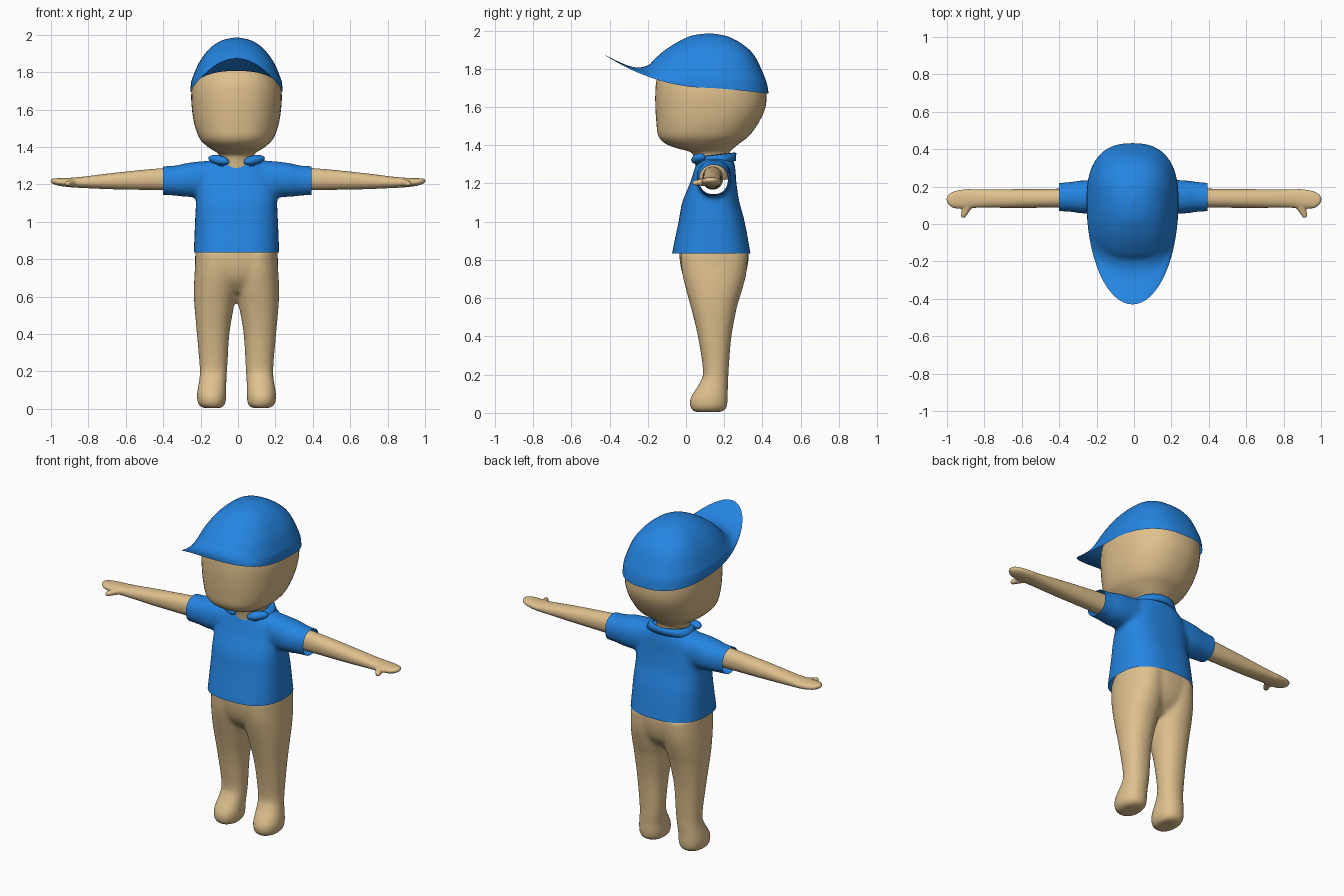
import bpy, bmesh
from math import sin, cos, pi
from mathutils import Vector, Matrix

if "Cube" in bpy.data.objects:
    bpy.data.objects.remove(bpy.data.objects["Cube"], do_unlink=True)

CX = -0.008  # centre line of the body


def material(name, rgb):
    m = bpy.data.materials.new(name)
    m.use_nodes = True
    m.diffuse_color = (*rgb, 1)
    bsdf = next(n for n in m.node_tree.nodes if n.type == 'BSDF_PRINCIPLED')
    bsdf.inputs["Base Color"].default_value = (*rgb, 1)
    return m


SKIN = material("tan skin", (0.74, 0.53, 0.27))
BLUE = material("blue cloth", (0.018, 0.235, 0.76))


def smooth_rings(rings, steps):
    """Catmull-Rom interpolation between tuples of ring values."""
    out = []
    for i in range(len(rings) - 1):
        a, b, c, d = (rings[max(0, min(len(rings) - 1, i + k))] for k in (-1, 0, 1, 2))
        for s in range(steps):
            t = s / steps
            out.append([0.5 * (2 * q + (r - p) * t + (2 * p - 5 * q + 4 * r - w) * t * t
                               + (3 * q - p - 3 * r + w) * t ** 3)
                        for p, q, r, w in zip(a, b, c, d)])
    return out + [list(rings[-1])]


def power(v, n):
    return (1 if v >= 0 else -1) * abs(v) ** (2 / n)


def skin_loops(bm, loops, cap_start=True, cap_end=True):
    rows = [[bm.verts.new(p) for p in loop] for loop in loops]
    n = len(rows[0])
    for r, s in zip(rows, rows[1:]):
        for j in range(n):
            bm.faces.new((r[j], r[(j + 1) % n], s[(j + 1) % n], s[j]))
    if cap_start:
        bm.faces.new(rows[0])
    if cap_end:
        bm.faces.new(rows[-1])


def loft(bm, rings, axis='z', side=1, n=2.2, steps=5, segs=40):
    """Rings are (position, centre a, centre b, half a, half b)."""
    loops = []
    for p, ca, cb, ha, hb in smooth_rings(rings, steps):
        loop = []
        for j in range(segs):
            t = 2 * pi * j / segs
            a, b = ca + ha * power(sin(t), n), cb - hb * power(cos(t), n)
            loop.append((CX + side * a, b, p) if axis == 'z' else (side * p, a, b))
        loops.append(loop)
    skin_loops(bm, loops)


def finish(name, bm, mat):
    bmesh.ops.recalc_face_normals(bm, faces=bm.faces)
    me = bpy.data.meshes.new(name)
    bm.to_mesh(me)
    bm.free()
    me.materials.append(mat)
    me.shade_smooth()
    ob = bpy.data.objects.new(name, me)
    bpy.context.collection.objects.link(ob)
    return ob


def fuse(ob, voxel, iterations, cuts=()):
    """Blend overlapping volumes into one skin, then trim it by planes."""
    mat = ob.data.materials[0]
    r = ob.modifiers.new("fuse", 'REMESH')
    r.mode, r.voxel_size = 'VOXEL', voxel
    s = ob.modifiers.new("soften", 'SMOOTH')
    s.factor, s.iterations = 0.5, iterations
    dg = bpy.context.evaluated_depsgraph_get()
    me = bpy.data.meshes.new_from_object(ob.evaluated_get(dg))
    ob.modifiers.clear()
    bm = bmesh.new()
    bm.from_mesh(me)
    for co, no in cuts:
        bmesh.ops.bisect_plane(bm, geom=bm.verts[:] + bm.edges[:] + bm.faces[:],
                               plane_co=co, plane_no=no, clear_outer=True)
    bm.to_mesh(me)
    bm.free()
    me.materials.clear()
    me.materials.append(mat)
    me.shade_smooth()
    ob.data = me


# Head and neck
bm = bmesh.new()
loft(bm, [(1.22, 0, .14, .09, .085), (1.33, 0, .133, .088, .09), (1.365, 0, .125, .10, .105),
          (1.385, 0, .10, .13, .15), (1.41, 0, .085, .165, .195), (1.45, 0, .093, .20, .238),
          (1.52, 0, .113, .225, .268), (1.6, 0, .128, .238, .288), (1.68, 0, .13, .242, .29),
          (1.75, 0, .13, .23, .28), (1.85, 0, .12, .185, .22), (1.93, 0, .12, .10, .12),
          (1.95, 0, .12, .01, .01)], n=2.3, segs=56)
finish("head", bm, SKIN)

# Cap: crown flowing into an upturned brim
# (z front, z back, z side, y front, y back, half width, front squareness)
cap = [(1.985, 1.985, 1.985, .115, .135, .01, 2), (1.97, 1.968, 1.967, .02, .22, .085, 2.1),
       (1.915, 1.925, 1.92, -.085, .30, .15, 2.3), (1.86, 1.865, 1.845, -.155, .36, .203, 2.5),
       (1.815, 1.76, 1.765, -.205, .41, .237, 2.6), (1.812, 1.715, 1.735, -.29, .425, .244, 2.3),
       (1.875, 1.67, 1.70, -.43, .432, .246, 2)]
loops = []
for zf, zb, zs, yf, yb, hw, nf in smooth_rings(cap, 6):
    loop = []
    for j in range(64):
        t = 2 * pi * j / 64
        c = cos(t)
        n = nf if c > 0 else 2.5
        y = .12 + (yf - .12 if c > 0 else .12 - yb) * power(c, n)
        z = zs + ((zf - zs) * c * c if c > 0 else (zb - zs) * -c)
        loop.append((CX + hw * power(sin(t), n), y, z))
    loops.append(loop)
bm = bmesh.new()
skin_loops(bm, loops, cap_end=False)
finish("cap", bm, BLUE)

# Shirt: torso and sleeves blended, then cut open at hem and cuffs
bm = bmesh.new()
loft(bm, [(.76, 0, .133, .235, .213), (.835, 0, .132, .229, .205), (1.0, 0, .134, .222, .173),
          (1.1, 0, .13, .217, .150), (1.2, 0, .142, .21, .122), (1.28, 0, .152, .18, .106),
          (1.335, 0, .155, .12, .09)], n=2.6)
for s in (1, -1):
    loft(bm, [(.05, .15, 1.237, .085, .098), (.25, .145, 1.225, .09, .093),
              (.34, .145, 1.22, .08, .08), (.45, .143, 1.22, .073, .076)], axis='x', side=s)
shirt = finish("shirt", bm, BLUE)
fuse(shirt, .012, 10, [((0, 0, .835), (0, 0, -1)), ((.392, 0, 0), (1, 0, 0)),
                       ((-.4, 0, 0), (-1, 0, 0))])

# Collar band, open at the front, with two rounded flaps
bm = bmesh.new()
rows = []
for i in range(41):
    t = .5 + (2 * pi - 1) * i / 40
    lift = .012 * (1 - cos(t))
    rows.append([bm.verts.new((CX + hx * sin(t), .15 - hy * cos(t), z + lift))
                 for hx, hy, z in ((.105, .105, 1.338), (.125, .113, 1.335), (.15, .112, 1.295))])
for r, q in zip(rows, rows[1:]):
    for k in (0, 1):
        bm.faces.new((r[k], r[k + 1], q[k + 1], q[k]))
collar = finish("collar", bm, BLUE)
sol = collar.modifiers.new("thickness", 'SOLIDIFY')
sol.thickness = .012
for s, label in ((1, "left"), (-1, "right")):
    bm = bmesh.new()
    place = (Matrix.Translation((CX + s * .095, .065, 1.33)) @ Matrix.Rotation(s * .45, 4, 'Z')
             @ Matrix.Rotation(-s * .2, 4, 'Y') @ Matrix.Diagonal((.062, .03, .025, 1)))
    bmesh.ops.create_uvsphere(bm, u_segments=24, v_segments=14, radius=1, matrix=place)
    finish(label + "_collar_flap", bm, BLUE)

# Hips, legs and feet blended into one
bm = bmesh.new()
loft(bm, [(.62, 0, .145, .09, .09), (.68, 0, .147, .19, .145), (.75, 0, .147, .218, .172),
          (.84, 0, .147, .22, .181), (.9, 0, .147, .2, .16)], n=2.3)
for s in (1, -1):
    loft(bm, [(.004, .13, .115, .05, .07), (.025, .133, .118, .072, .094),
              (.07, .133, .12, .079, .099), (.11, .131, .13, .076, .089),
              (.16, .126, .147, .073, .074), (.22, .123, .156, .074, .067),
              (.4, .125, .15, .087, .088), (.55, .119, .146, .106, .120),
              (.63, .113, .147, .115, .143), (.73, .107, .148, .117, .168),
              (.84, .1, .147, .115, .178)], side=s)
legs = finish("legs", bm, SKIN)
fuse(legs, .011, 10)

# Arms with mitten hands and thumbs
for s, label in ((1, "left"), (-1, "right")):
    bm = bmesh.new()
    loft(bm, [(.3, .14, 1.228, .055, .06), (.4, .138, 1.228, .051, .059),
              (.65, .136, 1.218, .05, .045), (.82, .136, 1.211, .049, .031),
              (.9, .134, 1.21, .052, .025), (.96, .13, 1.213, .046, .02),
              (.99, .13, 1.217, .029, .014), (1.002, .13, 1.218, .008, .006)],
         axis='x', side=s)
    base, tip = Vector((s * .885, .105, 1.208)), Vector((s * .912, .048, 1.203))
    for k in range(7):
        spot = Matrix.Translation(base.lerp(tip, k / 6))
        bmesh.ops.create_uvsphere(bm, u_segments=16, v_segments=10, radius=.026 - .0016 * k,
                                  matrix=spot @ Matrix.Diagonal((1, 1, .85, 1)))
    arm = finish(label + "_arm", bm, SKIN)
    fuse(arm, .006, 5)
